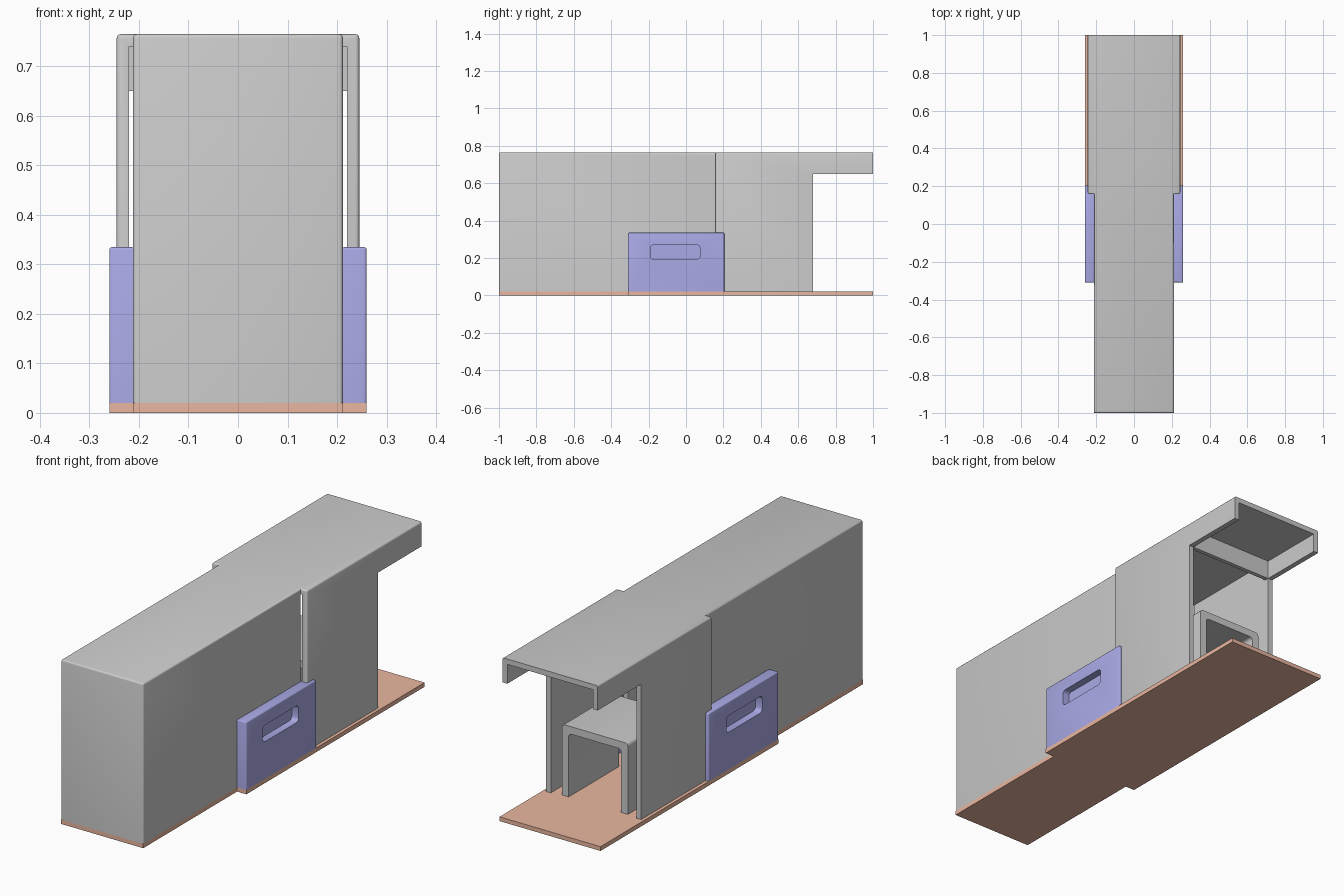
import bpy, bmesh

if "Cube" in bpy.data.objects:
    bpy.data.objects.remove(bpy.data.objects["Cube"])


def material(name, rgb):
    m = bpy.data.materials.new(name)
    m.diffuse_color = (*rgb, 1)
    m.use_nodes = True
    m.node_tree.nodes["Principled BSDF"].inputs["Base Color"].default_value = m.diffuse_color
    return m


def prism(name, pts, lo, hi, axis='Z', mat=None, round_edge=None, r=0.01):
    """Extrude a 2D outline: axis Z takes (x, y), axis Y takes (x, z)."""
    bm = bmesh.new()
    put = (lambda a, b, t: (a, b, t)) if axis == 'Z' else (lambda a, b, t: (a, t, b))
    vs = [bm.verts.new(put(a, b, lo)) for a, b in pts]
    face = bm.faces.new(vs)
    ext = bmesh.ops.extrude_face_region(bm, geom=[face])
    off = put(0, 0, hi - lo)
    bmesh.ops.translate(bm, vec=off, verts=[g for g in ext['geom'] if isinstance(g, bmesh.types.BMVert)])
    bmesh.ops.recalc_face_normals(bm, faces=bm.faces)
    if round_edge:
        edges = [e for e in bm.edges if round_edge(e.verts[0].co, e.verts[1].co)]
        bmesh.ops.bevel(bm, geom=edges, offset=r, segments=3, profile=0.5, affect='EDGES')
    me = bpy.data.meshes.new(name)
    bm.to_mesh(me)
    bm.free()
    ob = bpy.data.objects.new(name, me)
    bpy.context.collection.objects.link(ob)
    if mat:
        me.materials.append(mat)
    return ob


def rect(x0, x1, y0, y1):
    return [(x0, y0), (x1, y0), (x1, y1), (x0, y1)]


def mirrored(half):
    return half + [(-x, y) for x, y in reversed(half)]


def select(ob):
    bpy.ops.object.select_all(action='DESELECT')
    ob.select_set(True)
    bpy.context.view_layer.objects.active = ob


def cut(ob, cutter):
    m = ob.modifiers.new("cut", 'BOOLEAN')
    m.operation, m.object, m.solver = 'DIFFERENCE', cutter, 'EXACT'
    select(ob)
    bpy.ops.object.modifier_apply(modifier=m.name)
    bpy.data.objects.remove(cutter)


def smooth(ob):
    select(ob)
    bpy.ops.object.shade_smooth_by_angle(angle=0.6)


orange = material("orange", (0.82, 0.47, 0.35))
blue = material("blue", (0.4, 0.4, 0.8))

# Base plate, narrow at the front
prism("base_plate", mirrored([(0.212, -1), (0.212, -0.31), (0.26, -0.31), (0.26, 1)]),
      0, 0.02, mat=orange)

# Hollow housing with open rear and overhanging roof
TOP, WALL = 0.765, 0.025


def housing_edge(a, b):
    upright = abs(a.z - b.z) > 0.1 and a.y < 0.9 and (a.y < -0.9 or abs(a.x) > 0.23)
    top = min(a.z, b.z) > 0.7 and min(a.y, b.y) < 0.9
    return upright or top


housing = prism("housing", mirrored([(0.212, -1), (0.212, 0.158), (0.245, 0.158), (0.245, 1)]),
                0.02, TOP, round_edge=housing_edge, r=0.008)
xi, xo = 0.212 - WALL, 0.245 - WALL
cut(housing, prism("overhang_cutter", rect(-0.4, 0.4, 0.68, 1.2), -0.1, 0.65))
cut(housing, prism("cavity_cutter", mirrored([(xi, -1 + WALL), (xi, 0.158), (xo, 0.158), (xo, 0.66)]),
                   -0.1, TOP - WALL))
cut(housing, prism("rear_door_cutter", rect(-xo, xo, 0.6, 0.9), -0.1, 0.65))
cut(housing, prism("roof_recess_cutter", rect(-xo, xo, 0.68, 1.2), 0.5, TOP - WALL))
smooth(housing)

# Inverted U-shaped inner cover
arch = prism("inner_cover", mirrored([(0.17, 0.02), (0.17, 0.35), (0.0, 0.35)])[:2]
             + [(-0.17, 0.35), (-0.17, 0.02), (-0.135, 0.02), (-0.135, 0.315),
                (0.135, 0.315), (0.135, 0.02)],
             0.3, 0.67, axis='Y',
             round_edge=lambda a, b: a.z > 0.3 and b.z > 0.3 and abs(a.y - b.y) > 0.1, r=0.015)
smooth(arch)

# Side grips with a rounded finger slot
for side, s in (("left", -1), ("right", 1)):
    grip = prism(side + "_grip", rect(*sorted((s * 0.21, s * 0.26)), -0.31, 0.205), 0.02, 0.335, mat=blue,
                 round_edge=lambda a, b: (a.z > 0.3 and b.z > 0.3) or
                 (abs(a.z - b.z) > 0.1 and abs(a.x) > 0.25), r=0.006)
    slot = prism("slot_cutter", rect(*sorted((s * 0.225, s * 0.3)), -0.19, 0.075), 0.193, 0.27, mat=blue,
                 round_edge=lambda a, b: abs(a.x - b.x) > 0.05, r=0.018)
    cut(grip, slot)
    smooth(grip)
